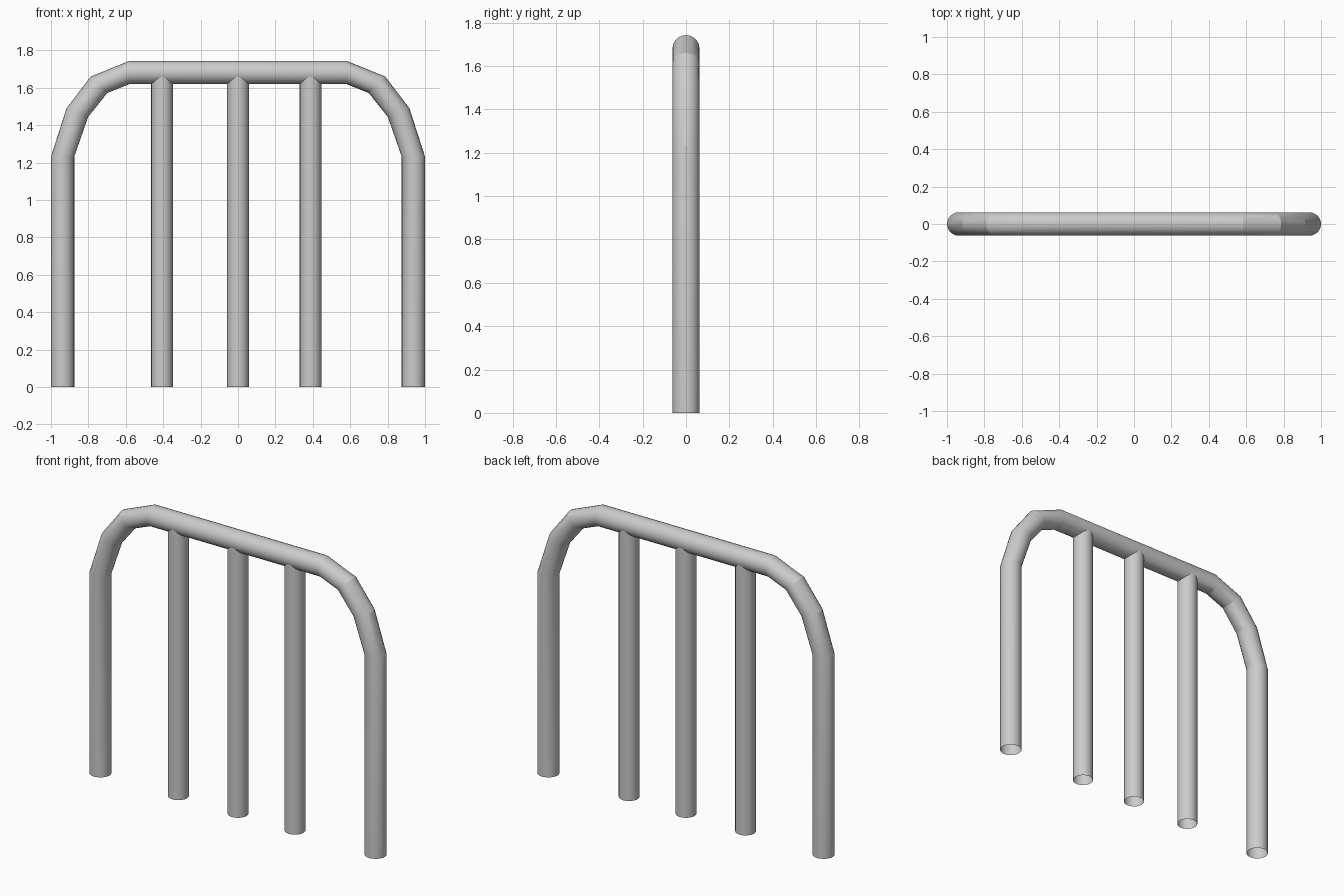
import bpy, bmesh, math

if "Cube" in bpy.data.objects:
    bpy.data.objects.remove(bpy.data.objects["Cube"])

SIDES = 24


def tube(name, rings, radius):
    """Open tube through rings given as (x, z, tilt in degrees) in the xz plane."""
    bm = bmesh.new()
    loops = []
    for x, z, tilt in rings:
        t = math.radians(tilt)
        loop = []
        for i in range(SIDES):
            a = 2 * math.pi * i / SIDES
            u = radius * math.cos(a)
            loop.append(bm.verts.new((x + u * math.cos(t),
                                      radius * math.sin(a),
                                      z + u * math.sin(t))))
        loops.append(loop)
    for lo, hi in zip(loops, loops[1:]):
        for i in range(SIDES):
            j = (i + 1) % SIDES
            bm.faces.new((lo[i], lo[j], hi[j], hi[i]))
    mesh = bpy.data.meshes.new(name)
    bm.to_mesh(mesh)
    bm.free()
    obj = bpy.data.objects.new(name, mesh)
    bpy.context.collection.objects.link(obj)
    bpy.ops.object.select_all(action='DESELECT')
    obj.select_set(True)
    bpy.context.view_layer.objects.active = obj
    bpy.ops.object.shade_smooth_by_angle(angle=math.radians(17))
    return obj


# Bent outer frame: right half, mirrored to the left
frame = tube("outer_frame", [
    (0.9375, 0.0, 0),
    (0.9375, 1.232, 0),
    (0.859, 1.467, 22),
    (0.743, 1.616, 45),
    (0.582, 1.681, 90),
    (0.0, 1.681, 90),
], 0.0622)
mirror = frame.modifiers.new("mirror", 'MIRROR')
mirror.use_axis[0] = True
mirror.use_clip = True

# Upright bars running up into the top rail
for side, x in (("left", -0.406), ("middle", 0.0), ("right", 0.388)):
    tube(f"{side}_upright_bar", [(x, 0.0, 0), (x, 1.66, 0)], 0.058)
